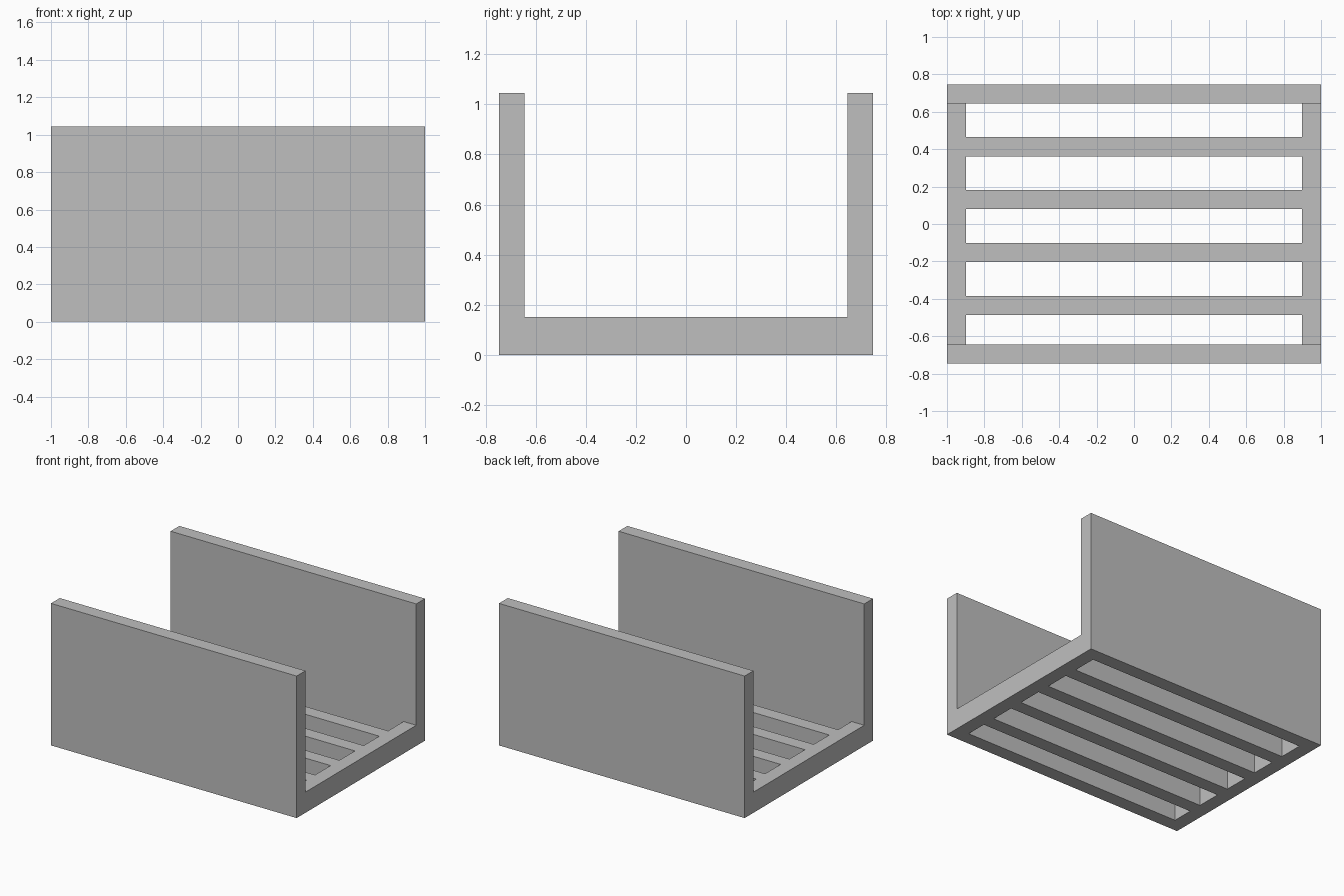
import bpy
import bmesh
from math import radians

cube = bpy.data.objects.get("Cube")
if cube:
    bpy.data.objects.remove(cube, do_unlink=True)

# Main sizes
HALF_X, HALF_Y = 1.0, 0.746
WALL = 0.102
FLOOR_Z, TOP_Z = 0.152, 1.045
SLOT_X = 0.897
INNER_Y = HALF_Y - WALL
BAR_COUNT, BAR_WIDTH, BAR_PITCH = 4, 0.102, 0.283
FIRST_BAR = -0.436

# Single grey material
grey = bpy.data.materials.new("plain grey")
grey.use_nodes = True
colour = (0.52, 0.52, 0.52, 1.0)
grey.diffuse_color = colour
grey.node_tree.nodes["Principled BSDF"].inputs["Base Color"].default_value = colour

# Plan grid lines: outer walls, then the edges of each floor bar
xs = [-HALF_X, -SLOT_X, SLOT_X, HALF_X]
ys = [-HALF_Y, -INNER_Y]
for i in range(BAR_COUNT):
    centre = FIRST_BAR + i * BAR_PITCH
    ys += [centre - BAR_WIDTH / 2, centre + BAR_WIDTH / 2]
ys += [INNER_Y, HALF_Y]


def raise_faces(bm, faces, height):
    """Extrude faces straight up to a height and return the new tops."""
    geom = bmesh.ops.extrude_face_region(bm, geom=faces)["geom"]
    for v in geom:
        if isinstance(v, bmesh.types.BMVert):
            v.co.z = height
    return [f for f in geom if isinstance(f, bmesh.types.BMFace)]


# Slotted floor plan: middle cells between the bars stay open
bm = bmesh.new()
grid = [[bm.verts.new((x, y, 0)) for y in ys] for x in xs]
plan = []
for i in range(len(xs) - 1):
    for j in range(len(ys) - 1):
        is_slot = i == 1 and j % 2 == 1
        if not is_slot:
            plan.append(bm.faces.new((grid[i][j], grid[i + 1][j],
                                      grid[i + 1][j + 1], grid[i][j + 1])))

# Floor thickness, keeping the underside closed
underside = bmesh.ops.duplicate(bm, geom=plan)["geom"]
floor_top = raise_faces(bm, plan, FLOOR_Z)
bmesh.ops.remove_doubles(bm, verts=bm.verts, dist=0.0001)

# Front and back walls rise from the outer strips
floor_top = [f for f in bm.faces if f.calc_center_median().z > FLOOR_Z - 0.001]
for side in (-1, 1):
    strip = [f for f in floor_top
             if f.calc_center_median().y * side > INNER_Y]
    raise_faces(bm, strip, TOP_Z)

bmesh.ops.recalc_face_normals(bm, faces=bm.faces)
bmesh.ops.dissolve_limit(bm, angle_limit=radians(1), verts=bm.verts, edges=bm.edges)

mesh = bpy.data.meshes.new("slotted_channel")
bm.to_mesh(mesh)
bm.free()
mesh.materials.append(grey)
channel = bpy.data.objects.new("slotted_channel", mesh)
bpy.context.collection.objects.link(channel)
